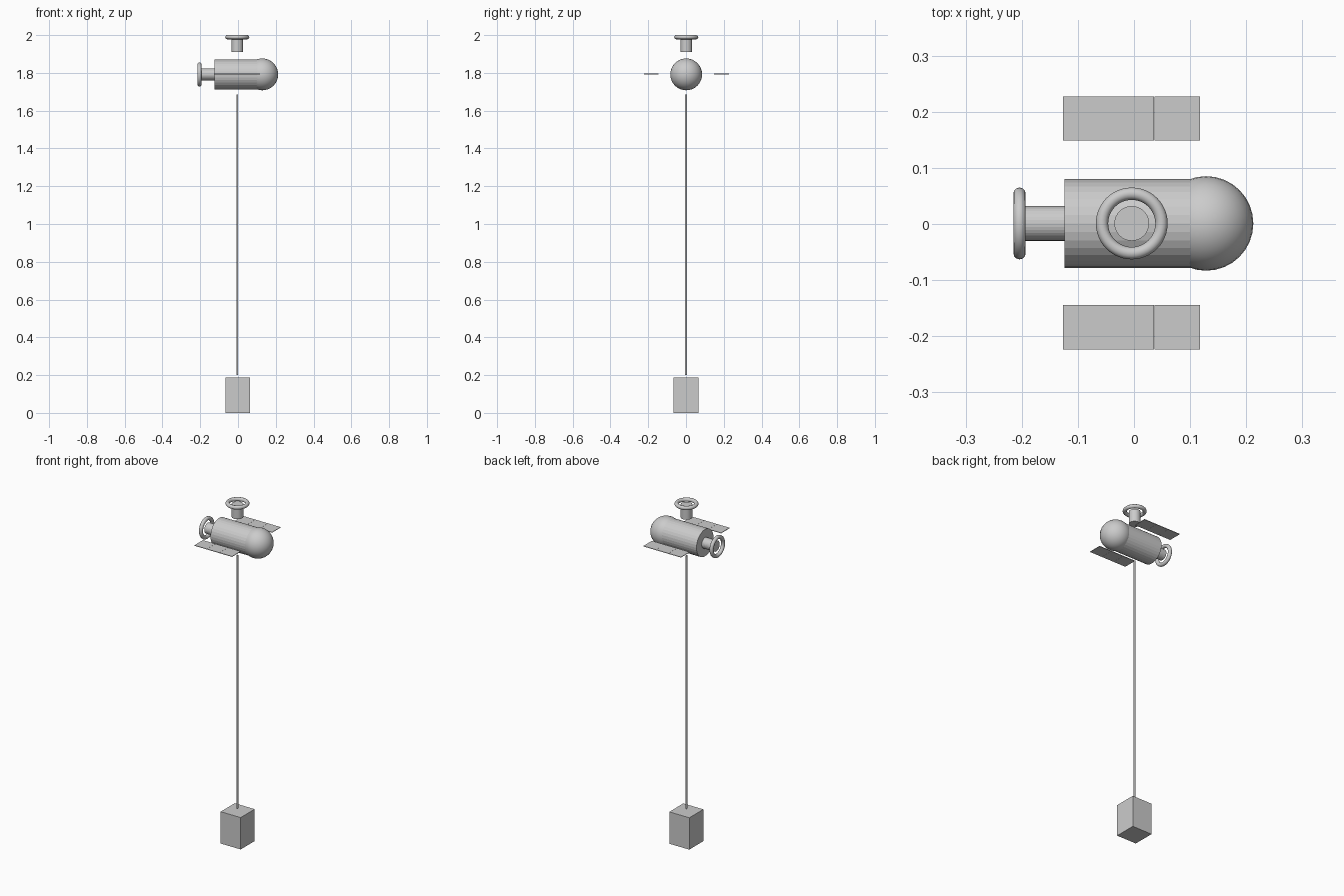
import bpy
from math import pi

if "Cube" in bpy.data.objects:
    bpy.data.objects.remove(bpy.data.objects["Cube"])

CX = -0.004          # axis of the pole and upright parts
BZ = 1.792           # height of the body axis


def cylinder(name, radius, length, loc, rot=(0, 0, 0), sides=32):
    bpy.ops.mesh.primitive_cylinder_add(vertices=sides, radius=radius, depth=length,
                                        location=loc, rotation=rot)
    bpy.context.object.name = name


def box(name, size, loc):
    bpy.ops.mesh.primitive_cube_add(size=1, location=loc)
    ob = bpy.context.object
    ob.name = name
    ob.scale = size
    bpy.ops.object.transform_apply(location=False, rotation=False, scale=True)


def ring(name, loc, rot=(0, 0, 0)):
    bpy.ops.mesh.primitive_torus_add(major_radius=0.053, minor_radius=0.011,
                                     major_segments=48, minor_segments=12,
                                     location=loc, rotation=rot)
    bpy.context.object.name = name
    bpy.ops.object.shade_smooth()


ALONG_X = (0, pi / 2, 0)

# base block and pole
box("base_block", (0.13, 0.13, 0.187), (CX + 0.002, 0, 0.0935))
cylinder("pole", 0.005, 1.485, (CX, 0, 0.9425))

# main body with rounded nose
cylinder("body", 0.079, 0.242, (-0.003, 0.001, BZ), ALONG_X)
bpy.ops.mesh.primitive_uv_sphere_add(segments=32, ring_count=16, radius=0.0842,
                                     location=(0.1285, 0.001, BZ))
bpy.context.object.name = "nose"
bpy.ops.object.shade_smooth()

# rear neck and ring
cylinder("rear_neck", 0.031, 0.076, (-0.160, 0.001, BZ), ALONG_X)
ring("rear_ring", (-0.204, 0.001, BZ), ALONG_X)

# top neck and ring
cylinder("top_neck", 0.031, 0.076, (CX, 0.001, 1.948))
ring("top_ring", (CX, 0.001, 1.989))

# side panels, three thin plates each
plate = 0.245 / 3
for side, y in (("back", 0.188), ("front", -0.184)):
    for i in range(3):
        x = -0.127 + plate * (i + 0.5)
        box(f"{side}_panel_{i + 1}", (plate - 0.0006, 0.079, 0.003), (x, y, 1.794))
